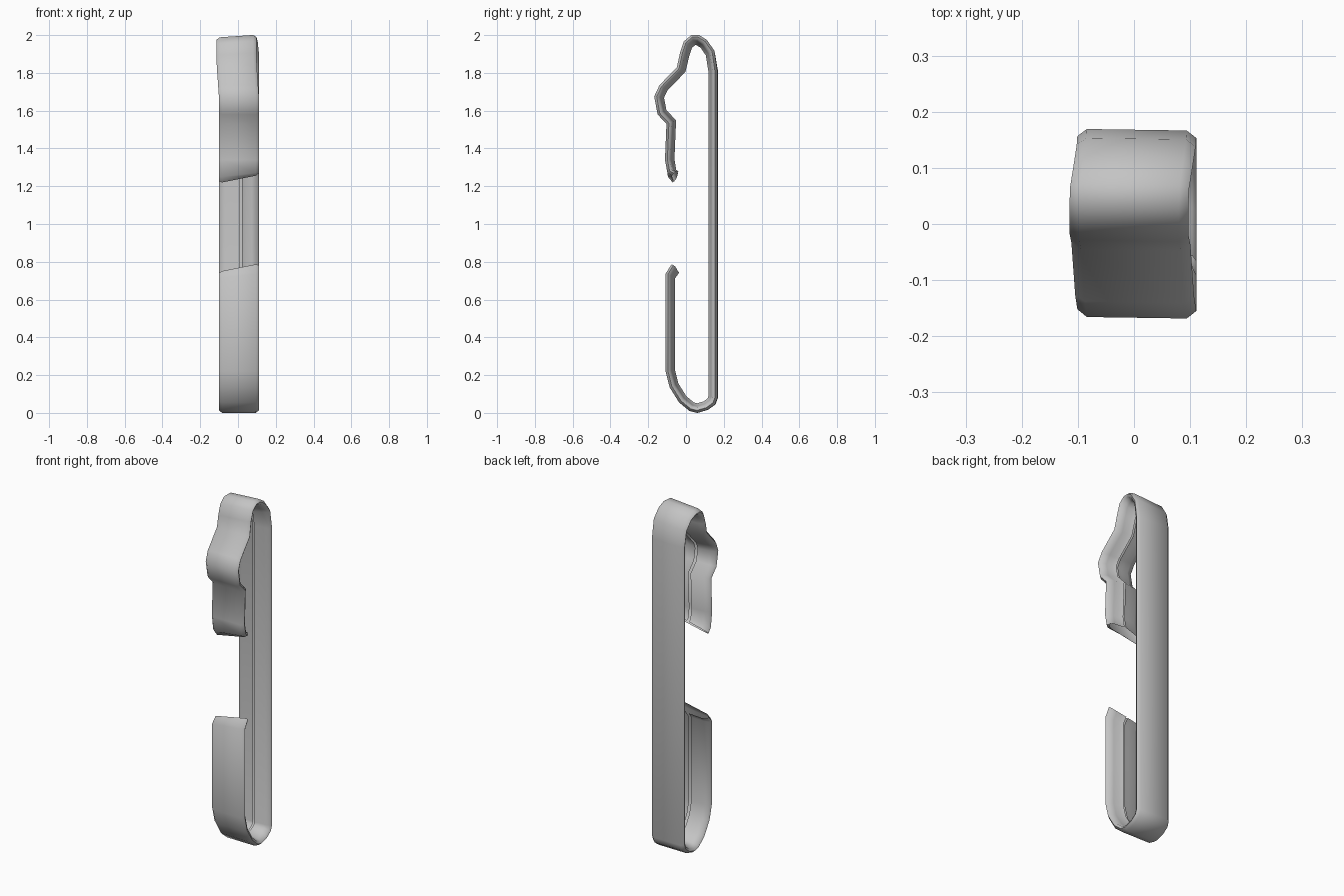
import bpy
import bmesh
import math
from mathutils import Vector

cube = bpy.data.objects.get("Cube")
if cube:
    bpy.data.objects.remove(cube, do_unlink=True)

grey = bpy.data.materials.new("soft grey")
grey.use_nodes = True
grey.diffuse_color = (0.55, 0.55, 0.55, 1)
grey.node_tree.nodes["Principled BSDF"].inputs["Base Color"].default_value = (0.55, 0.55, 0.55, 1)

# Side profile (y, z): lower flap, bottom bend, back, top bend, bulged upper flap
path = [Vector(p) for p in [
    (-.075, .768), (-.107, .725), (-.107, .22), (-.085, .135), (-.035, .055),
    (.02, .010), (.06, 0), (.115, .016), (.155, .045), (.168, .08),
    (.168, 1.81), (.152, 1.91), (.112, 1.968), (.07, 1.994), (.03, 1.994),
    (-.010, 1.96), (-.03, 1.90), (-.047, 1.83), (-.139, 1.735), (-.167, 1.675),
    (-.149, 1.58), (-.102, 1.53), (-.110, 1.34), (-.097, 1.26), (-.072, 1.237)]]
last = len(path) - 1

# Folded strip section (x, depth): flat outside, bevelled edges, two lips rising to a seam
section = [(.010, .045), (-.02, .041), (-.065, .035), (-.094, .026), (-.101, .013), (-.084, 0),
           (.094, 0), (.111, .013), (.104, .026), (.073, .034), (.042, .039), (.021, .049)]


def inward(i):
    """Mitred normal pointing into the loop."""
    sides = []
    for a, b in ((i - 1, i), (i, i + 1)):
        if a >= 0 and b <= last:
            d = (path[b] - path[a]).normalized()
            sides.append(Vector((-d.y, d.x)))
    first, second = sides[0], sides[-1]
    return (first + second) / (1 + first.dot(second))


def slant(i):
    """Skew of the cut ends and of the top bend."""
    if i in (0, last):
        return .2
    if i in (1, last - 1):
        return .12
    return .07 if path[i].y > 1.85 else 0


def sway(p):
    """Sideways drift of the top bend, fading out down the flap and at the back."""
    up = min(1, max(0, (p.y - 1.68) / .2))
    front = min(1, max(0, (.16 - p.x) / .1))
    return -.014 * up * front


bm = bmesh.new()
rings = []
for i, p in enumerate(path):
    n = inward(i)
    ring = []
    for x, depth in section:
        q = p + n * depth
        ring.append(bm.verts.new((x + sway(p), q.x - .015 * x, q.y + slant(i) * x)))
    rings.append(ring)
for a, b in zip(rings, rings[1:]):
    for j in range(len(section) - 1):
        bm.faces.new((a[j], a[j + 1], b[j + 1], b[j]))
bm.normal_update()

# Make the outer back face point backwards
back = max(bm.faces, key=lambda f: f.calc_center_median().y)
if back.normal.y < 0:
    bmesh.ops.reverse_faces(bm, faces=bm.faces[:])

mesh = bpy.data.meshes.new("folded_clip_band")
bm.to_mesh(mesh)
bm.free()
mesh.materials.append(grey)
band = bpy.data.objects.new("folded_clip_band", mesh)
bpy.context.collection.objects.link(band)
bpy.ops.object.select_all(action="DESELECT")
band.select_set(True)
bpy.context.view_layer.objects.active = band
bpy.ops.object.shade_smooth_by_angle(angle=math.radians(55))
